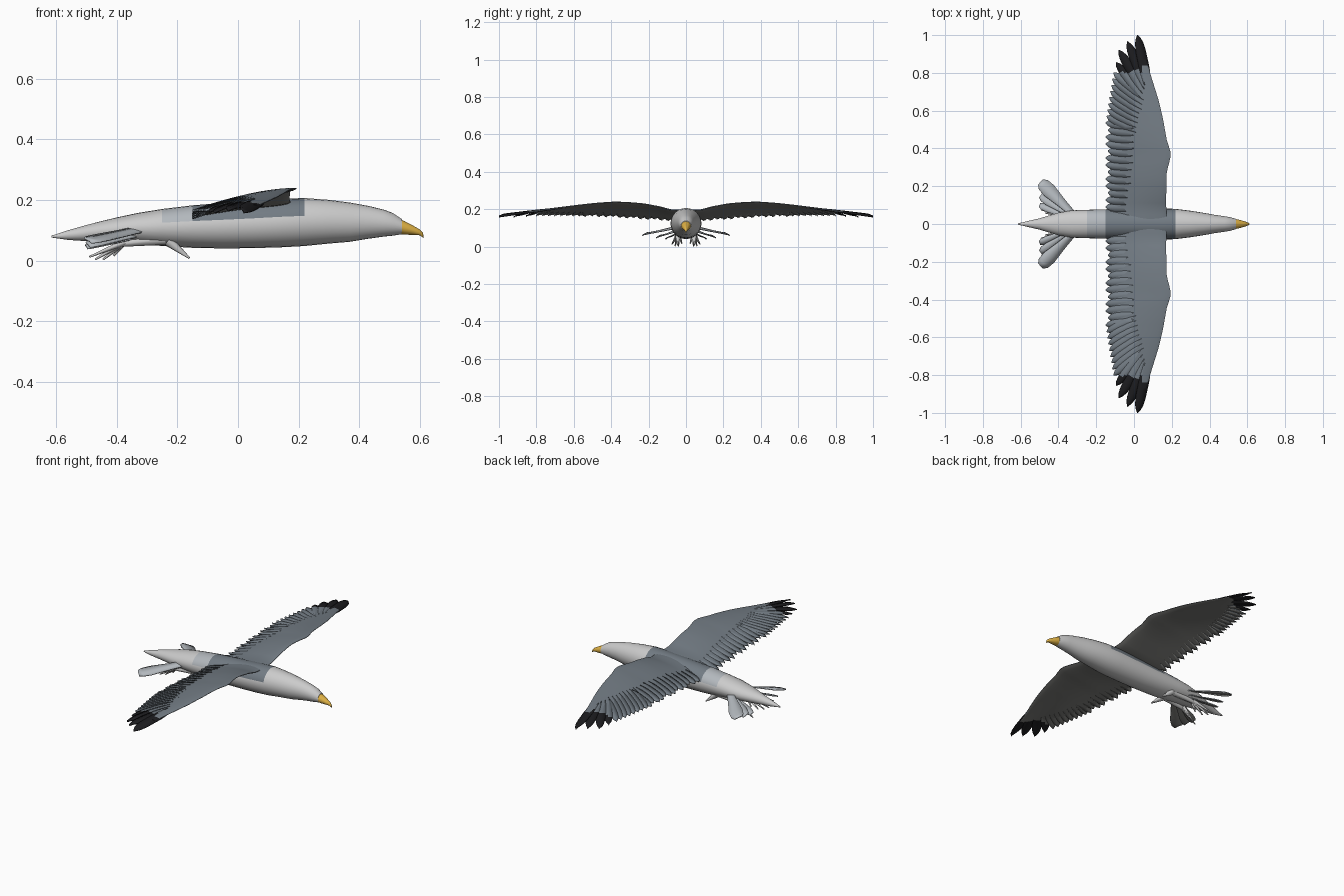
import bpy, bmesh, math
from mathutils import Vector

if "Cube" in bpy.data.objects:
    bpy.data.objects.remove(bpy.data.objects["Cube"])


def material(name, r, g, b):
    m = bpy.data.materials.new(name)
    m.diffuse_color = (r, g, b, 1)
    m.use_nodes = True
    m.node_tree.nodes["Principled BSDF"].inputs["Base Color"].default_value = m.diffuse_color
    return m


WHITE = material("white", 0.78, 0.78, 0.77)
PALE = material("pale_grey", 0.45, 0.48, 0.51)
GREY = material("slate_grey", 0.17, 0.20, 0.23)
UNDER = material("under_grey", 0.2, 0.2, 0.19)
BLACK = material("black", 0.012, 0.012, 0.014)
YELLOW = material("yellow", 0.75, 0.45, 0.06)


def lerp(table, x):
    """Piecewise linear lookup in (key, value) pairs."""
    if x <= table[0][0]:
        return table[0][1]
    for (a, va), (b, vb) in zip(table, table[1:]):
        if x <= b:
            return va + (vb - va) * (x - a) / (b - a)
    return table[-1][1]


def finish(name, bm, mats, mirror=False, thick=0, offset=0, normals=True):
    if normals:
        bmesh.ops.recalc_face_normals(bm, faces=bm.faces)
    me = bpy.data.meshes.new(name)
    bm.to_mesh(me)
    bm.free()
    ob = bpy.data.objects.new(name, me)
    bpy.context.collection.objects.link(ob)
    for m in mats:
        me.materials.append(m)
    if thick:
        s = ob.modifiers.new("thickness", 'SOLIDIFY')
        s.thickness = thick
        s.offset = 0
        s.material_offset = offset
    if mirror:
        ob.modifiers.new("mirror", 'MIRROR').use_axis = (False, True, False)
    return ob


def loft(bm, rings, mat=lambda c, n: 0):
    """Skin closed rings of points and cap both ends."""
    vs = [[bm.verts.new(p) for p in r] for r in rings]
    n = len(vs[0])
    fs = [bm.faces.new((a[j], a[(j + 1) % n], b[(j + 1) % n], b[j]))
          for a, b in zip(vs, vs[1:]) for j in range(n)]
    fs += [bm.faces.new(vs[0]), bm.faces.new(vs[-1])]
    bmesh.ops.recalc_face_normals(bm, faces=fs)
    for f in fs:
        f.normal_update()
        f.material_index = mat(f.calc_center_median(), f.normal)


def ellipses(sections, n=24):
    """Sections are (x, bottom z, top z, half width)."""
    return [[(x, w * math.cos(k * math.tau / n),
              (lo + hi) / 2 + (hi - lo) / 2 * math.sin(k * math.tau / n))
             for k in range(n)] for x, lo, hi, w in sections]


# Body with tapering tail and grey saddle
body = [(-0.615, .076, .082, .003), (-.56, .068, .1, .016), (-.5, .064, .117, .03),
        (-.45, .062, .13, .045), (-.4, .06, .142, .06), (-.33, .056, .157, .072),
        (-.25, .048, .17, .075), (-.15, .042, .182, .078), (-.05, .04, .19, .08),
        (.05, .041, .197, .082), (.15, .044, .204, .083), (.22, .048, .206, .08),
        (.3, .056, .2, .07), (.37, .062, .191, .059), (.43, .072, .18, .048),
        (.48, .079, .168, .041), (.51, .082, .157, .036), (.54, .087, .137, .027)]


def saddle(c, n):
    if n.z < .35 or not -.28 < c.x < .22:
        return 0
    return 2 if -.16 < c.x < .19 else 1


bm = bmesh.new()
loft(bm, ellipses(body), saddle)
finish("body", bm, [WHITE, PALE, GREY])

# Hooked beak
bm = bmesh.new()
loft(bm, ellipses([(.52, .088, .144, .029), (.55, .085, .13, .024), (.58, .084, .114, .016),
                   (.6, .083, .102, .009), (.609, .076, .092, .005), (.612, .074, .08, .002)], 14))
finish("beak", bm, [YELLOW])

# Wing surface: outline and height tables along the span
LEAD = [(0, .175), (.1, .17), (.27, .172), (.32, .185), (.37, .197), (.45, .172), (.55, .155),
        (.65, .132), (.8, .085), (.9, .055), (1, .018)]
TRAIL = [(0, -.15), (.52, -.148), (.65, -.13), (.8, -.105), (.92, -.08), (1, -.03)]
PANEL = [(0, -.125), (.5, -.118), (.6, -.1), (.7, -.075), (.8, -.025), (.87, .035)]
ZLEAD = [(0, .19), (.08, .195), (.14, .212), (.22, .228), (.32, .237), (.4, .238), (.5, .23),
         (.6, .218), (.8, .19), (1, .16)]
ZTRAIL = [(0, .14), (.1, .141), (.25, .15), (.4, .16), (.6, .165), (.8, .165), (1, .155)]


def wing_z(x, y):
    xl, xt = lerp(LEAD, y), lerp(TRAIL, y)
    t = min(max((xl - x) / (xl - xt), 0), 1)
    zl, zt = lerp(ZLEAD, y), lerp(ZTRAIL, y)
    return zl + (zt - zl) * t + .012 * math.sin(math.pi * t)


# Wing arms: thin cambered panels
bm = bmesh.new()
rings, n = [], 10
for i in range(29):
    y = .02 + .85 * i / 28
    xl, xt = lerp(LEAD, y), lerp(PANEL, y)
    h = .014 - .009 * y
    top, bot = [], []
    for k in range(n + 1):
        t = (k / n) ** 1.5
        x = xl + (xt - xl) * t
        d = h * 2.2 * math.sqrt(t) * (1 - t) + .0015
        top.append((x, y, wing_z(x, y) + d * .6))
        bot.append((x, y, wing_z(x, y) - d))
    rings.append(top + bot[::-1])
loft(bm, rings, lambda c, nn: (2 if c.y > .84 else 0) if nn.z > -.1 else 1)
finish("wing_arms", bm, [GREY, UNDER, BLACK], mirror=True)

SHAPE = [(0, .7), (.3, 1), (.7, .95), (.85, .75), (.95, .42), (1, .06)]
BLUNT = [(0, .35), (.4, .65), (.75, 1), (.92, .9), (1, .5)]


def feather(bm, a, b, width, shape=SHAPE, zfn=None, tilt=0, mat=lambda c: 0, seg=12):
    """Flat vane from a to b, draped on zfn when given."""
    a, b = Vector(a), Vector(b)
    d = (b - a).normalized()
    side = Vector((-d.y, d.x, 0)).normalized()
    rows = []
    for i in range(seg + 1):
        t = i / seg
        row = []
        for s in (-1, 0, 1):
            p = a.lerp(b, t) + side * (s * width / 2 * lerp(shape, t))
            if zfn:
                p.z = zfn(p.x, p.y)
            p.z += s * tilt + (0 if s else .0015)
            row.append(bm.verts.new(p))
        rows.append(row)
    for r, q in zip(rows, rows[1:]):
        for j in (0, 1):
            f = bm.faces.new((r[j], r[j + 1], q[j + 1], q[j]))
            f.normal_update()
            if f.normal.z < 0:
                f.normal_flip()
            f.material_index = mat(f.calc_center_median())


# Flight feathers: inner row, outer row and long fingered tips
bm = bmesh.new()
vanes = [((.0, .09 + .036 * i), (-.15 + .012 * (i % 3 == 2), .09 + .037 * i), .05) for i in range(13)]
for i in range(8):
    t = i / 7
    vanes.append(((.02 + .04 * t, .5 + .17 * t), (lerp(TRAIL, .57 + .23 * t) - .004, .57 + .23 * t), .05))
vanes += [((.045, .68), (-.095, .855), .05), ((.06, .7), (-.08, .92), .055),
          ((.07, .72), (-.035, .966), .055), ((.072, .74), (.018, 1.0), .055)]
for a, b, w in vanes:
    feather(bm, (*a, 0), (*b, 0), w, zfn=wing_z, tilt=.003,
            mat=lambda c: 2 if c.y > .81 else 0)
finish("flight_feathers", bm, [GREY, UNDER, BLACK, BLACK], True, .004, 1, False)

# Tail side fan
bm = bmesh.new()
feather(bm, (-.31, .04, .105), (-.495, .222, .066), .075, BLUNT, tilt=.008)
feather(bm, (-.32, .035, .09), (-.495, .15, .052), .05, BLUNT, tilt=.008)
feather(bm, (-.33, .03, .08), (-.5, .1, .045), .04, BLUNT, tilt=.006)
finish("tail_fan", bm, [PALE, UNDER], True, .005, 1, False)


def rod(bm, a, b, r0, r1, n=8):
    a, b = Vector(a), Vector(b)
    q = (b - a).to_track_quat('Z', 'Y')
    loft(bm, [[p + q @ Vector((r * math.cos(k * math.tau / n), r * math.sin(k * math.tau / n), 0))
               for k in range(n)] for p, r in ((a, r0), (b, r1))])


# Tucked legs, trailing toes and small spurs
bm = bmesh.new()
rod(bm, (-.24, .035, .07), (-.39, .045, .055), .018, .01)
rod(bm, (-.23, .04, .065), (-.16, .045, .008), .018, .003)
for k, (x, y, z) in enumerate([(-.49, .075, .012), (-.47, .058, .004), (-.445, .04, .003), (-.41, .022, .016)]):
    rod(bm, (-.375, .048 - .004 * k, .06), (x, y, z), .01, .003)
finish("legs_and_feet", bm, [WHITE], True)

# Smooth shading
bpy.ops.object.select_all(action='DESELECT')
for ob in bpy.context.scene.objects:
    ob.select_set(True)
    bpy.context.view_layer.objects.active = ob
bpy.ops.object.shade_smooth_by_angle(angle=math.radians(50))
